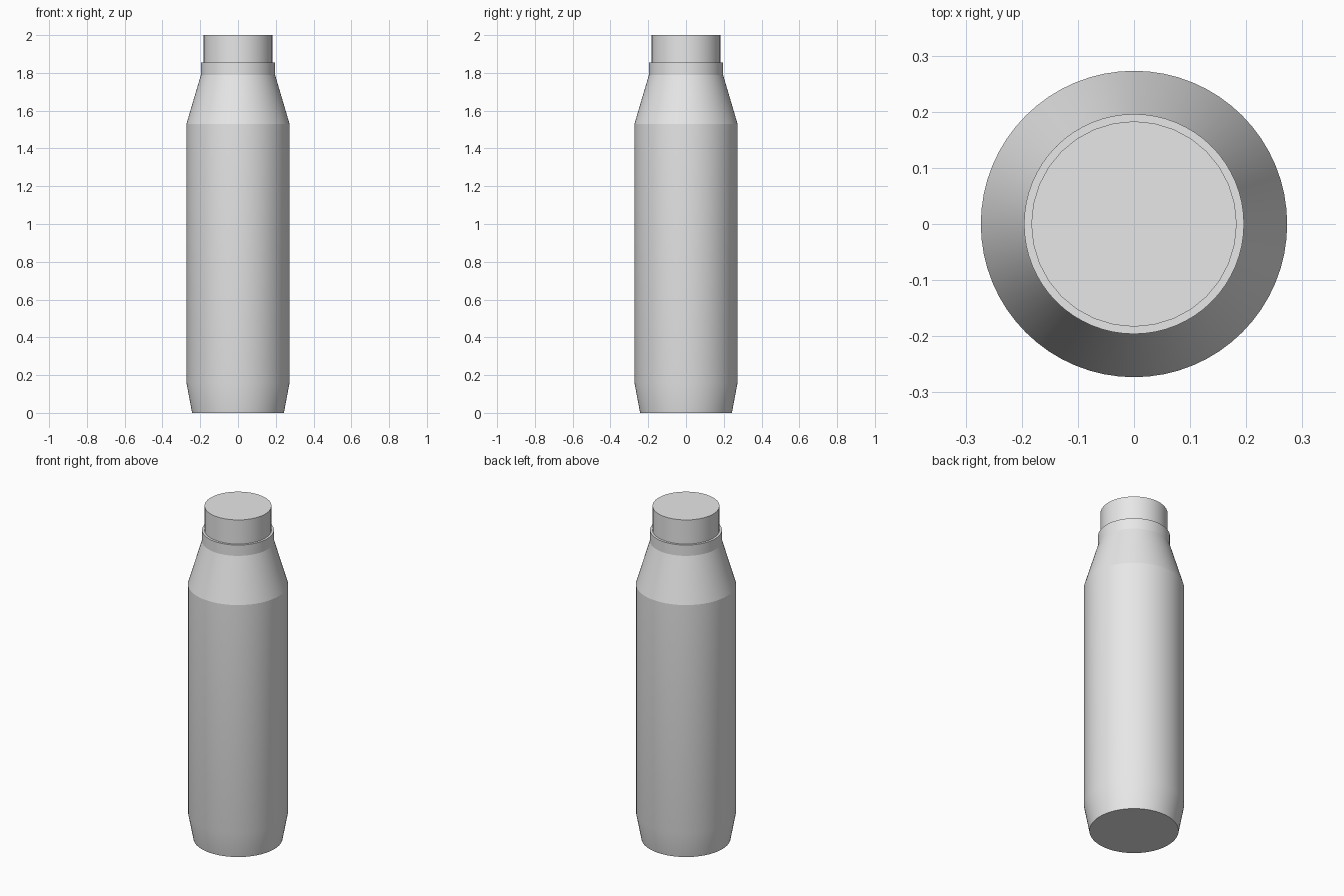
import bpy
import bmesh
import math

cube = bpy.data.objects.get("Cube")
if cube:
    bpy.data.objects.remove(cube)

grey = bpy.data.materials.new("light_grey")
grey.use_nodes = True
colour = (0.8, 0.8, 0.8, 1)
grey.diffuse_color = colour
grey.node_tree.nodes["Principled BSDF"].inputs["Base Color"].default_value = colour


def turned_part(name, profile, sides):
    """Solid of revolution from (radius, height) pairs, closed at both ends."""
    bm = bmesh.new()
    rings = []
    for r, z in profile:
        angles = [math.tau * i / sides for i in range(sides)]
        rings.append([bm.verts.new((r * math.cos(a), r * math.sin(a), z)) for a in angles])
    for low, high in zip(rings, rings[1:]):
        for i in range(sides):
            j = (i + 1) % sides
            bm.faces.new((low[i], low[j], high[j], high[i]))
    bm.faces.new(rings[0][::-1])
    bm.faces.new(rings[-1])
    mesh = bpy.data.meshes.new(name)
    bm.to_mesh(mesh)
    bm.free()
    mesh.materials.append(grey)
    part = bpy.data.objects.new(name, mesh)
    bpy.context.collection.objects.link(part)
    bpy.ops.object.select_all(action="DESELECT")
    part.select_set(True)
    bpy.context.view_layer.objects.active = part
    bpy.ops.object.shade_smooth_by_angle(angle=math.radians(12))
    return part


# Body: tapered foot, straight wall, sloping shoulder and short collar
turned_part("bottle_body", [(0.243, 0), (0.273, 0.16), (0.273, 1.53),
                            (0.196, 1.79), (0.196, 1.855)], 64)

# Cap: plain plug seated in the collar
turned_part("bottle_cap", [(0.183, 1.83), (0.183, 2.0)], 32)
